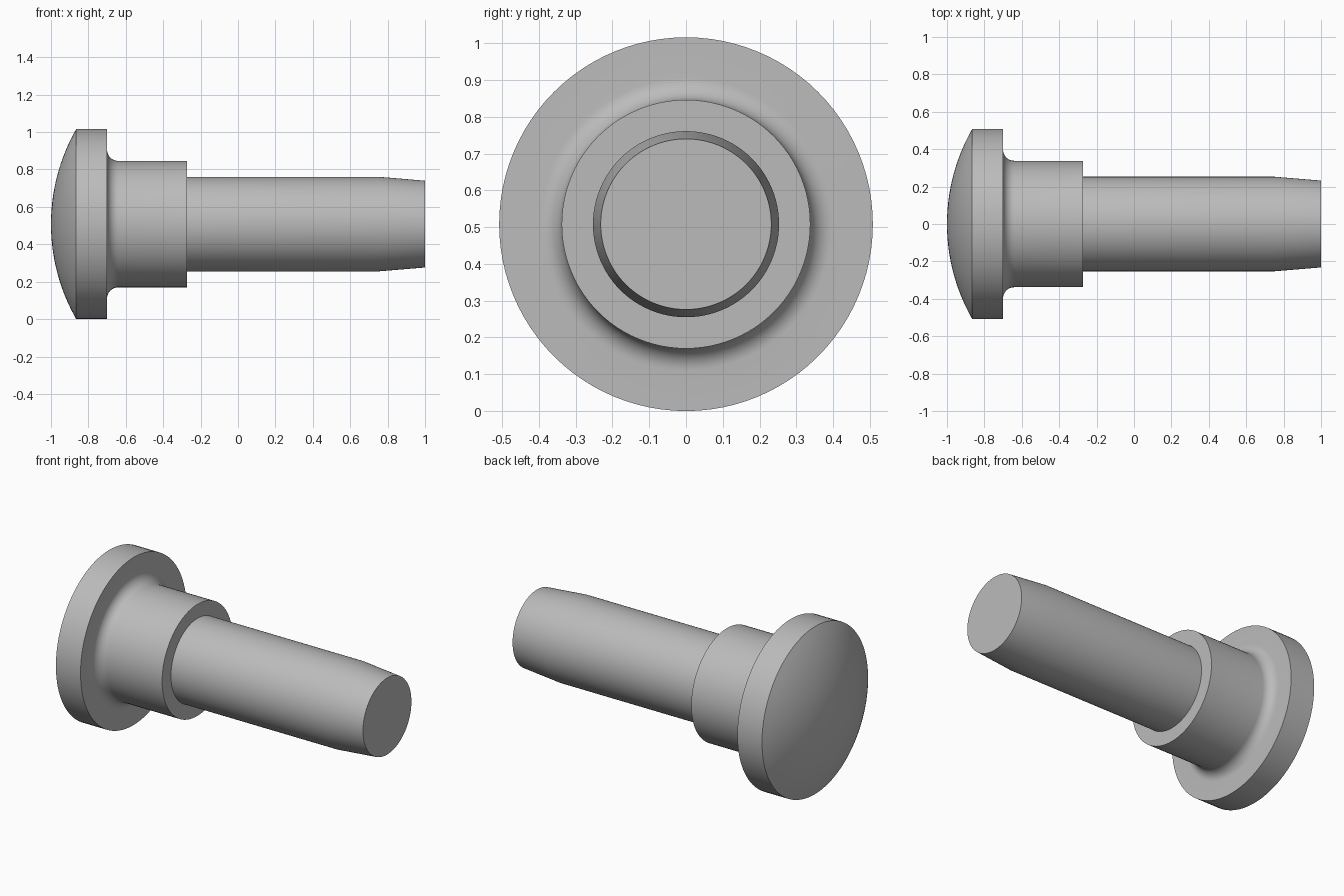
import bpy, bmesh, math
from mathutils import Matrix, Vector

cube = bpy.data.objects.get("Cube")
if cube:
    bpy.data.objects.remove(cube, do_unlink=True)

SIDES = 96
HEAD_R, COLLAR_R, SHANK_R, TIP_R = 0.508, 0.338, 0.253, 0.232
BACK, RIM, FLANGE, COLLAR, TAPER, TIP = -1.0, -0.865, -0.7, -0.272, 0.75, 1.0
FILLET = 0.06

steel = bpy.data.materials.new("light grey steel")
steel.use_nodes = True
steel.diffuse_color = (0.5, 0.5, 0.5, 1)
steel.node_tree.nodes["Principled BSDF"].inputs["Base Color"].default_value = steel.diffuse_color


def arc(cx, cr, radius, start, end, steps):
    """Points (x, radius) along a circular arc."""
    angles = [start + (end - start) * i / steps for i in range(steps + 1)]
    return [(cx + radius * math.cos(a), cr + radius * math.sin(a)) for a in angles]


def lathe(name, profile):
    """Revolve a closed (x, radius) profile about the x axis."""
    bm = bmesh.new()
    verts = [bm.verts.new((x, 0, r)) for x, r in profile]
    edges = [bm.edges.new(pair) for pair in zip(verts, verts[1:])]
    bmesh.ops.spin(bm, geom=verts + edges, cent=(0, 0, 0), axis=(1, 0, 0),
                   angle=math.tau, steps=SIDES, use_merge=True)
    bmesh.ops.remove_doubles(bm, verts=bm.verts, dist=1e-5)
    bmesh.ops.dissolve_degenerate(bm, edges=bm.edges, dist=1e-6)
    bmesh.ops.recalc_face_normals(bm, faces=bm.faces)
    bmesh.ops.transform(bm, verts=bm.verts, matrix=Matrix.Translation(Vector((0, 0, HEAD_R))))
    mesh = bpy.data.meshes.new(name)
    bm.to_mesh(mesh)
    bm.free()
    mesh.materials.append(steel)
    obj = bpy.data.objects.new(name, mesh)
    bpy.context.collection.objects.link(obj)
    bpy.ops.object.select_all(action="DESELECT")
    obj.select_set(True)
    bpy.context.view_layer.objects.active = obj
    bpy.ops.object.shade_smooth_by_angle(angle=math.radians(30))
    return obj


# Domed head, flange, filleted collar and tapered shank in one turned body
rise = RIM - BACK
dome_r = (HEAD_R ** 2 + rise ** 2) / (2 * rise)
half = math.asin(HEAD_R / dome_r)
profile = arc(BACK + dome_r, 0, dome_r, math.pi, math.pi - half, 16)
profile[0] = (BACK, 0)
profile += [(FLANGE, HEAD_R)]
profile += arc(FLANGE + FILLET, COLLAR_R + FILLET, FILLET, math.pi, 1.5 * math.pi, 10)
profile += [(COLLAR, COLLAR_R), (COLLAR, SHANK_R), (TAPER, SHANK_R), (TIP, TIP_R), (TIP, 0)]
lathe("turned_pin", profile)
